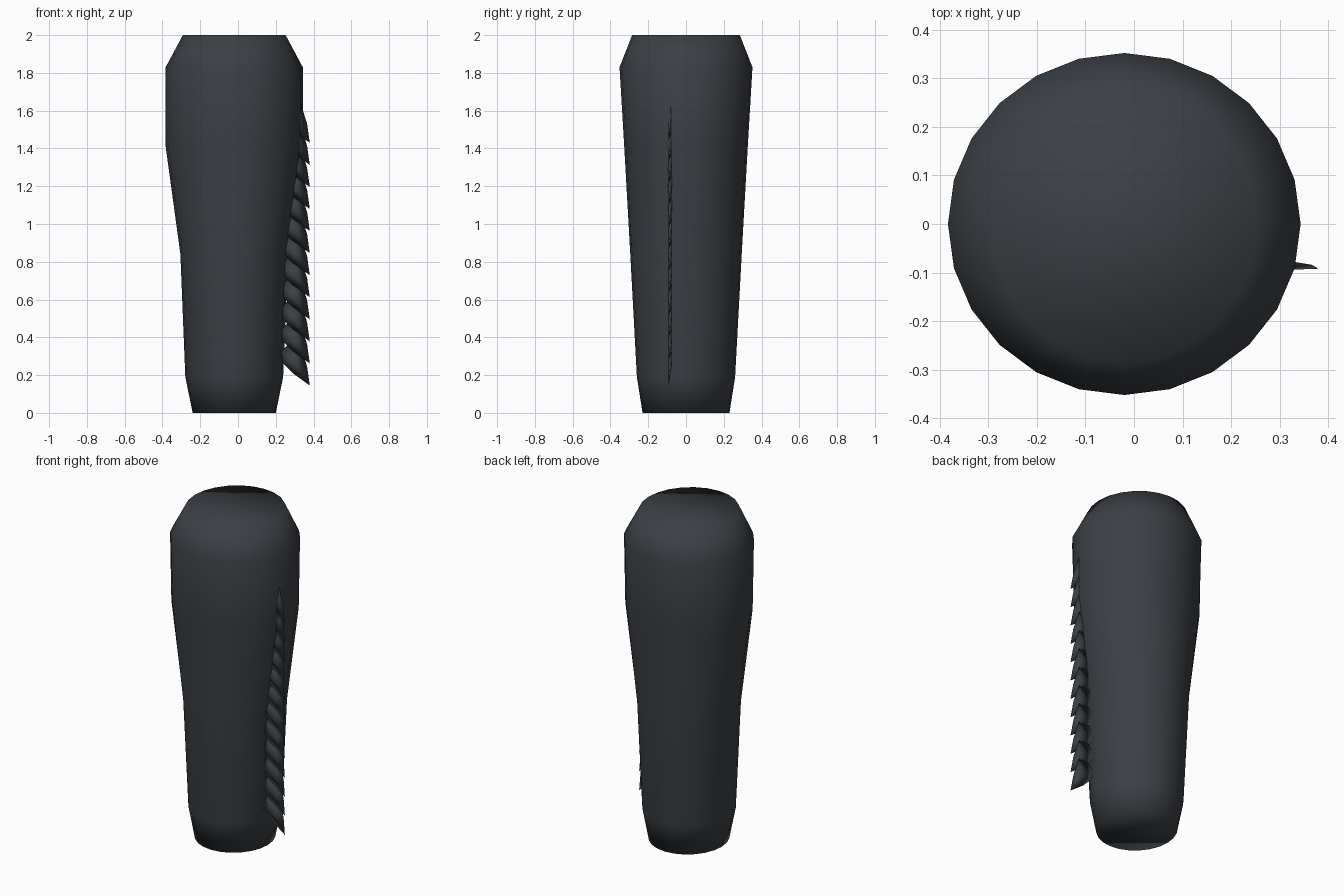
import bpy, bmesh, math

if "Cube" in bpy.data.objects:
    bpy.data.objects.remove(bpy.data.objects["Cube"])

slate = bpy.data.materials.new("dark slate")
slate.diffuse_color = (0.044, 0.050, 0.058, 1)
slate.use_nodes = True
slate.node_tree.nodes["Principled BSDF"].inputs["Base Color"].default_value = slate.diffuse_color


def finish(bm, name):
    bmesh.ops.recalc_face_normals(bm, faces=bm.faces)
    for f in bm.faces:
        f.smooth = True
    me = bpy.data.meshes.new(name)
    bm.to_mesh(me)
    bm.free()
    me.materials.append(slate)
    ob = bpy.data.objects.new(name, me)
    bpy.context.collection.objects.link(ob)
    return ob


# Tapered body: stacked 24-sided elliptical rings (z, x radius, y radius)
SIDES, CX = 24, -0.02
rings = [(0, 0.22, 0.23), (0.19, 0.259, 0.26), (0.84, 0.285, 0.295),
         (1.41, 0.363, 0.327), (1.83, 0.363, 0.352), (2.0, 0.272, 0.285)]
bm = bmesh.new()
loops = []
for z, rx, ry in rings:
    loops.append([bm.verts.new((CX + rx * math.cos(2 * math.pi * i / SIDES),
                                ry * math.sin(2 * math.pi * i / SIDES), z))
                  for i in range(SIDES)])
for a, b in zip(loops, loops[1:]):
    for i in range(SIDES):
        j = (i + 1) % SIDES
        bm.faces.new((a[i], a[j], b[j], b[i]))
bm.faces.new(loops[0])
bm.faces.new(loops[-1])
finish(bm, "body")

# Row of twelve overlapping scales down one side, each a thin bulged leaf
# outline (x, y, z above the tip), starting at the pointed tip
outline = [(0.38, -0.092, 0.0), (0.29, -0.092, 0.065), (0.235, -0.09, 0.12),
           (0.23, -0.084, 0.18), (0.265, -0.077, 0.215),
           (0.33, -0.078, 0.215), (0.366, -0.084, 0.10)]
bm = bmesh.new()
for k in range(12):
    z0 = 0.145 + k * 0.1168
    rim = [bm.verts.new((x, y, z0 + z)) for x, y, z in outline]
    front = bm.verts.new((0.30, -0.095, z0 + 0.12))
    back = bm.verts.new((0.30, -0.073, z0 + 0.12))
    for i in range(len(rim)):
        j = (i + 1) % len(rim)
        bm.faces.new((rim[i], rim[j], front))
        bm.faces.new((rim[j], rim[i], back))
finish(bm, "side_scales")
